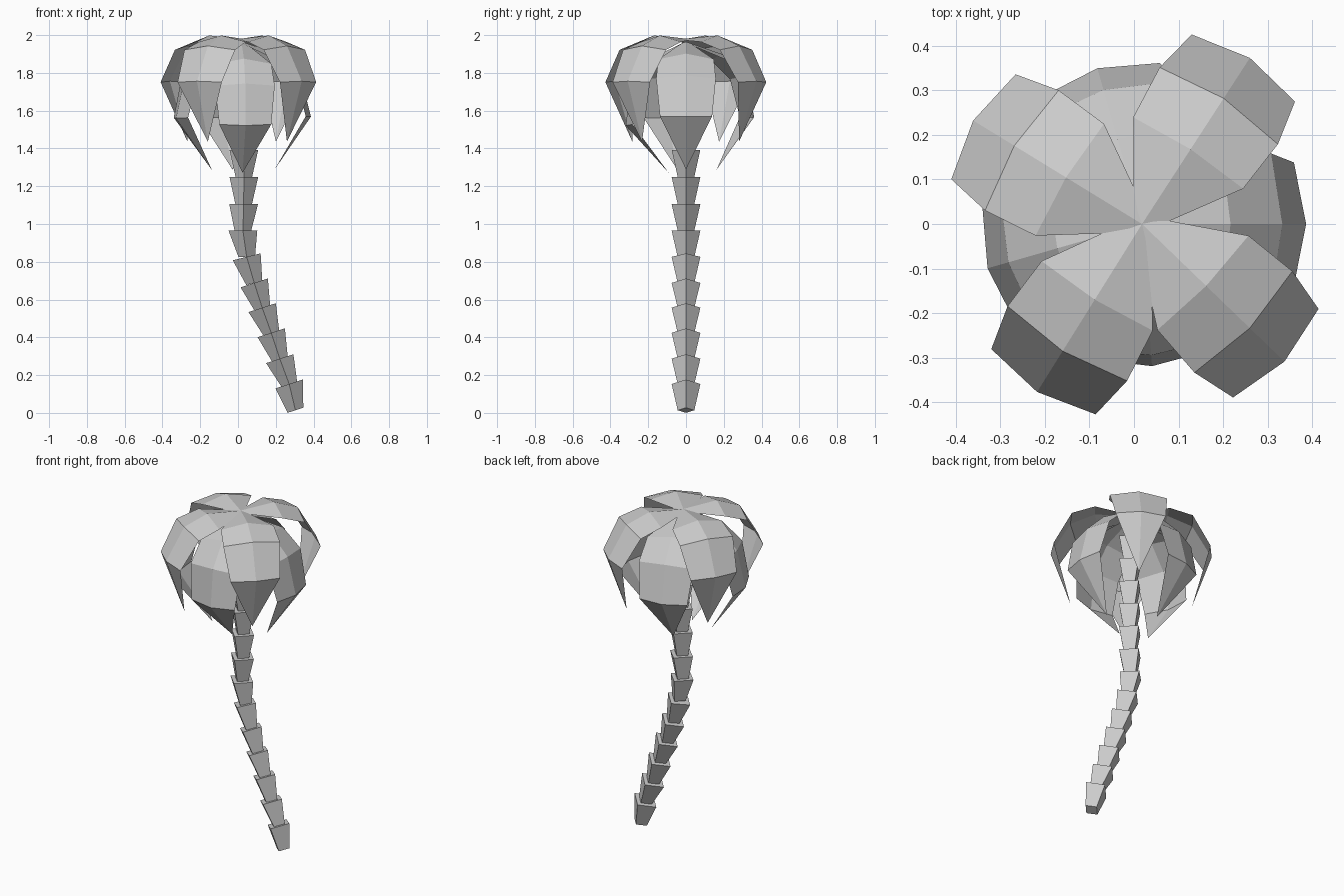
import bpy
from math import sin, cos, radians
from mathutils import Vector, Matrix

if "Cube" in bpy.data.objects:
    bpy.data.objects.remove(bpy.data.objects["Cube"])


def make(name, verts, faces):
    me = bpy.data.meshes.new(name)
    me.from_pydata(verts, [], faces)
    ob = bpy.data.objects.new(name, me)
    bpy.context.collection.objects.link(ob)
    return ob


# Trunk: stacked square cups, flared upward, following a bent path
path = [(.304, .014), (.271, .153), (.221, .287), (.176, .424), (.128, .557),
        (.086, .688), (.046, .826), (.026, .965), (.03, 1.105),
        (.031, 1.25), (.031, 1.393), (.031, 1.536), (.03, 1.68), (.03, 1.823)]
tilts = [18, 18, 18, 18, 18, 14] + [0] * 7


def ring(x, z, radius, tilt):
    rot = Matrix.Rotation(radians(-tilt), 3, 'Y')
    return [rot @ Vector((radius * cos(radians(a)), radius * sin(radians(a)), 0))
            + Vector((x, 0, z)) for a in (0, 90, 180, 270)]


for i, tilt in enumerate(tilts):
    verts = ring(*path[i], .044, tilt) + ring(*path[i + 1], .076, tilt)
    faces = [(3, 2, 1, 0), (4, 5, 6, 7)]
    faces += [(k, (k + 1) % 4, (k + 1) % 4 + 4, k + 4) for k in range(4)]
    make(f"trunk_segment_{i + 1}", verts, faces)

# Frond rows: ridge reach, ridge height, edge reach, edge height, half width
rows = [(0, .005, 0, -.003, .022),
        (.20, .022, .19, -.012, .147),
        (.336, -.033, .316, -.054, .158),
        (.444, -.22, .417, -.225, .138)]
tip = (.335, -.54)


def frond(name, angle, root_z, droop, lift=(0, 0, 0, 0)):
    tilt = Matrix.Rotation(radians(droop), 3, 'Y')
    verts = []
    for (r, z, er, ez, w), up in zip(rows, lift):
        for p in ((er, -w, ez), (r, 0, z), (er, w, ez)):
            verts.append(tilt @ Vector(p) + Vector((0, 0, up)))
    verts.append(tilt @ Vector((tip[0], 0, tip[1])))
    faces = []
    for i in range(3):
        for k in range(2):
            a = i * 3 + k
            faces.append((a, a + 3, a + 4, a + 1))
    faces += [(9, 12, 10), (10, 12, 11)]
    m = (Matrix.Translation((.018, 0, root_z))
         @ Matrix.Rotation(radians(angle), 4, 'Z'))
    make(name, [m @ v for v in verts], faces)


# Upper fronds on the diagonals, lower fronds drooping in between
for i, a in enumerate((57, 148.5, 238, 316)):
    frond(f"upper_frond_{i + 1}", a, 1.976, 0)
for i, (a, d) in enumerate(((0, 15.7), (106, 16.5), (196, 17), (274, 23.5))):
    frond(f"lower_frond_{i + 1}", a, 1.9, d, (.06, .035, .008, 0))
